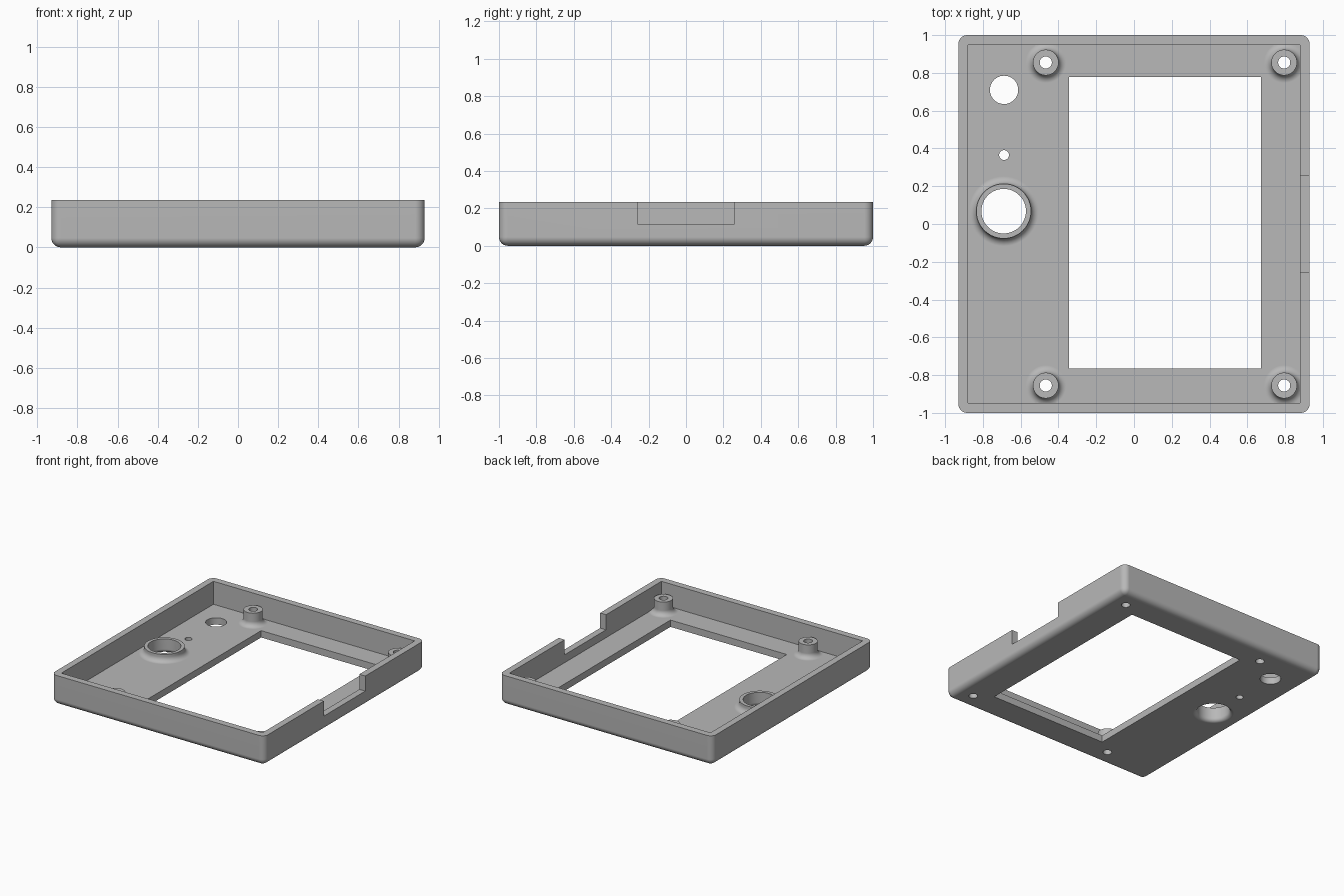
import bpy, bmesh, math
from mathutils import Matrix

cube = bpy.data.objects.get("Cube")
if cube:
    bpy.data.objects.remove(cube, do_unlink=True)

HALF_X, HALF_Y, HEIGHT = 0.93, 1.0, 0.235
WALL, FLOOR, ROUND = 0.052, 0.054, 0.047
POSTS = [(x, y) for x in (-0.467, 0.795) for y in (-0.855, 0.855)]
COLLAR = (-0.69, 0.068)

grey = bpy.data.materials.new("grey_plastic")
grey.use_nodes = True
colour = (0.48, 0.48, 0.48, 1)
grey.diffuse_color = colour
grey.node_tree.nodes["Principled BSDF"].inputs["Base Color"].default_value = colour


def make(name, bm):
    bmesh.ops.recalc_face_normals(bm, faces=bm.faces)
    mesh = bpy.data.meshes.new(name)
    bm.to_mesh(mesh)
    bm.free()
    mesh.materials.append(grey)
    obj = bpy.data.objects.new(name, mesh)
    bpy.context.collection.objects.link(obj)
    return obj


def box_mesh(x0, x1, y0, y1, z0, z1):
    bm = bmesh.new()
    place = Matrix.Translation(((x0 + x1) / 2, (y0 + y1) / 2, (z0 + z1) / 2))
    place = place @ Matrix.Diagonal((x1 - x0, y1 - y0, z1 - z0, 1))
    bmesh.ops.create_cube(bm, size=1, matrix=place)
    return bm


def pillar(name, centre, radius, base, top, fillet=0, sides=48, steps=6):
    """Round column with an optional concave fillet where it meets its base."""
    profile = [(radius + fillet, base - 0.02)]
    if fillet:
        for i in range(steps + 1):
            a = math.pi / 2 * i / steps
            profile.append((radius + fillet * (1 - math.sin(a)),
                            base + fillet * (1 - math.cos(a))))
    profile.append((radius, top))
    bm = bmesh.new()
    rings = []
    for r, z in profile:
        rings.append([bm.verts.new((centre[0] + r * math.cos(math.tau * k / sides),
                                    centre[1] + r * math.sin(math.tau * k / sides), z))
                      for k in range(sides)])
    for low, high in zip(rings, rings[1:]):
        for k in range(sides):
            n = (k + 1) % sides
            bm.faces.new((low[k], low[n], high[n], high[k]))
    bm.faces.new(rings[0][::-1])
    bm.faces.new(rings[-1])
    return make(name, bm)


def combine(target, tool, operation):
    bpy.context.view_layer.objects.active = target
    mod = target.modifiers.new(operation.lower(), "BOOLEAN")
    mod.operation, mod.solver, mod.object = operation, "EXACT", tool
    bpy.ops.object.modifier_apply(modifier=mod.name)
    bpy.data.objects.remove(tool, do_unlink=True)


# Outer block with rounded upright corners and rounded bottom edge
bm = box_mesh(-HALF_X, HALF_X, -HALF_Y, HALF_Y, 0, HEIGHT)
edges = [e for e in bm.edges if min(v.co.z for v in e.verts) < 0.01]
bmesh.ops.bevel(bm, geom=edges, offset=ROUND, segments=6, profile=0.5, affect="EDGES")
case = make("case_cover", bm)

# Hollow tray
combine(case, make("cavity", box_mesh(-HALF_X + WALL, HALF_X - WALL, -HALF_Y + WALL,
                                      HALF_Y - WALL, FLOOR, 1)), "DIFFERENCE")

# Screw posts and raised collar
for p in POSTS:
    combine(case, pillar("screw_post", p, 0.068, FLOOR, 0.16, 0.04), "UNION")
combine(case, pillar("collar", COLLAR, 0.145, FLOOR, 0.112, 0.04), "UNION")

# Screen window and side notch
combine(case, make("window", box_mesh(-0.343, 0.672, -0.766, 0.778, -1, 1)), "DIFFERENCE")
combine(case, make("notch", box_mesh(0.85, 1.1, -0.258, 0.258, 0.116, 1)), "DIFFERENCE")

# Round holes
for p in POSTS:
    combine(case, pillar("screw_hole", p, 0.032, -0.1, 0.5, sides=32), "DIFFERENCE")
for p, r in (((-0.688, 0.71), 0.075), ((-0.688, 0.365), 0.026)):
    combine(case, pillar("panel_hole", p, r, -0.1, 0.5), "DIFFERENCE")
combine(case, pillar("collar_hole", COLLAR, 0.118, 0, 0.5, 0.03), "DIFFERENCE")

# Smooth rounds, crisp edges, even flats
bpy.ops.object.select_all(action="DESELECT")
case.select_set(True)
bpy.context.view_layer.objects.active = case
bpy.ops.object.shade_smooth_by_angle(angle=math.radians(30))
weighted = case.modifiers.new("even_flats", "WEIGHTED_NORMAL")
weighted.keep_sharp = True
